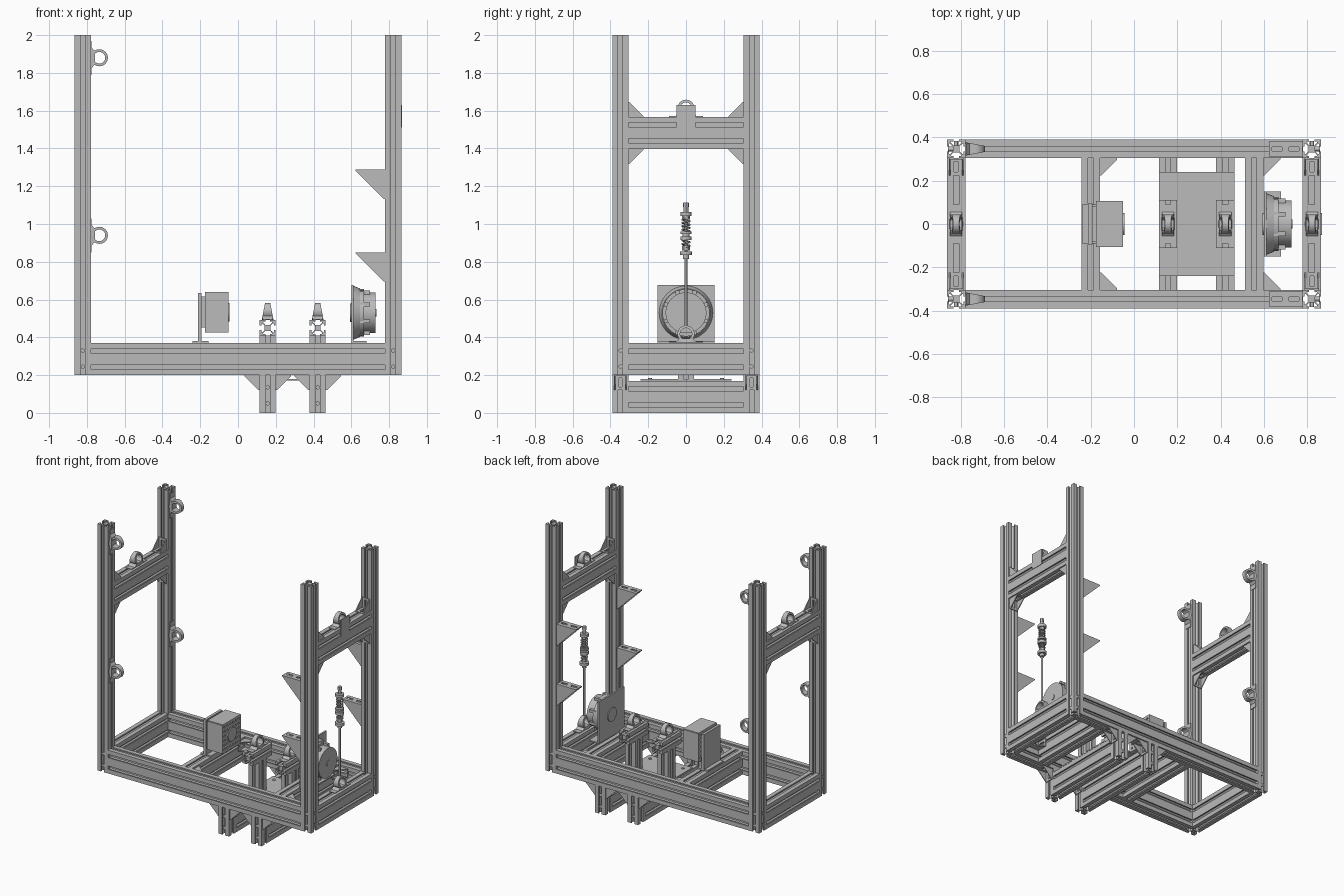
import bpy, bmesh
from math import cos, sin, pi
from mathutils import Matrix, Vector

cube = bpy.data.objects.get("Cube")
if cube:
    bpy.data.objects.remove(cube, do_unlink=True)

grey = bpy.data.materials.new("aluminium_grey")
grey.use_nodes = True
COLOR = (0.5, 0.5, 0.5, 1)
grey.diffuse_color = COLOR
grey.node_tree.nodes["Principled BSDF"].inputs["Base Color"].default_value = COLOR

X, Y, Z = Vector((1, 0, 0)), Vector((0, 1, 0)), Vector((0, 0, 1))
W = 0.085          # profile width
PX, PY = 0.822, 0.347   # post centres


def frame(origin, a, b, c):
    """Matrix with local axes a, b, c at origin."""
    m = Matrix((a, b, c)).transposed().to_4x4()
    m.translation = Vector(origin)
    return m


def finish(name, bm, m=Matrix(), smooth=False):
    bm.transform(m)
    bmesh.ops.recalc_face_normals(bm, faces=bm.faces)
    me = bpy.data.meshes.new(name)
    bm.to_mesh(me)
    bm.free()
    me.materials.append(grey)
    ob = bpy.data.objects.new(name, me)
    bpy.context.scene.collection.objects.link(ob)
    if smooth:
        bpy.ops.object.select_all(action='DESELECT')
        bpy.context.view_layer.objects.active = ob
        ob.select_set(True)
        bpy.ops.object.shade_smooth_by_angle()
    return ob


def add_box(bm, lo, hi):
    lo, hi = Vector(lo), Vector(hi)
    m = Matrix.Translation((lo + hi) / 2) @ Matrix.Diagonal((*(hi - lo), 1))
    bmesh.ops.create_cube(bm, size=1, matrix=m)


def add_prism(bm, pts, z0, z1):
    f = bm.faces.new([bm.verts.new((x, y, z0)) for x, y in pts])
    ext = bmesh.ops.extrude_face_region(bm, geom=[f], use_keep_orig=True)
    verts = [v for v in ext["geom"] if isinstance(v, bmesh.types.BMVert)]
    bmesh.ops.translate(bm, verts=verts, vec=(0, 0, z1 - z0))


def box(name, lo, hi):
    bm = bmesh.new()
    add_box(bm, lo, hi)
    return finish(name, bm)


def cyl(name, start, axis, r, length, r2=None, sides=32):
    bm = bmesh.new()
    q = axis.to_track_quat('Z', 'Y').to_matrix().to_4x4()
    m = Matrix.Translation(Vector(start) + axis * length / 2) @ q
    bmesh.ops.create_cone(bm, cap_ends=True, segments=sides, radius1=r,
                          radius2=r if r2 is None else r2, depth=length, matrix=m)
    return finish(name, bm, smooth=sides > 8)


# Slotted extrusion profile: each side is walked with its T-slots cut inwards
HALF_SLOT = [(-.012, 0), (-.012, .009), (-.024, .009), (-.024, .014), (-.012, .027)]
SLOT = HALF_SLOT + [(-a, d) for a, d in reversed(HALF_SLOT)]


def profile(units):
    hx, hy = W / 2, W * units / 2
    pts = []
    for d, half, off, n in ((Vector((1, 0)), hx, hy, 1), (Vector((0, 1)), hy, hx, units),
                            (Vector((-1, 0)), hx, hy, 1), (Vector((0, -1)), hy, hx, units)):
        inward = Vector((-d.y, d.x))
        pts.append(-d * half - inward * off)
        for i in range(n):
            mid = (i - (n - 1) / 2) * W
            pts += [d * (mid + a) + inward * (depth - off) for a, depth in SLOT]
    return pts


def beam(name, centre, axis, length, units=1):
    bm = bmesh.new()
    add_prism(bm, profile(units), -length / 2, length / 2)
    a, b = {'x': (Y, Z), 'y': (-X, Z), 'z': (X, Y)}[axis]
    return finish(name, bm, frame(centre, a, b, a.cross(b)))


def gusset(name, corner, a, b, size=.08, width=.066, slots=1):
    """Corner bracket: two slotted legs and two triangular cheeks."""
    bm = bmesh.new()
    t, h, s = .006, width / 2, .009
    step = size / slots
    for swap in (False, True):
        parts = [((0, -h), (size, -s)), ((0, s), (size, h))]
        edges = [0] + [step * (i + 1) for i in range(slots - 1)] + [size]
        for e in edges:
            parts.append(((max(0, e - step * .2), -s), (min(size, e + step * .2), s)))
        for (u0, w0), (u1, w1) in parts:
            lo, hi = ((0, u0, w0), (t, u1, w1)) if swap else ((u0, 0, w0), (u1, t, w1))
            add_box(bm, lo, hi)
    tri = [(0, 0), (size, 0), (size, t), (t, size), (0, size)]
    add_prism(bm, tri, -h, t - h)
    add_prism(bm, tri, h - t, h)
    return finish(name, bm, frame(corner, a, b, a.cross(b)))


def ring_bracket(name, base, up, along):
    """Foot plate carrying a ring that gets thinner towards its tip."""
    bm = bmesh.new()
    add_box(bm, (-.09, 0, -.024), (.09, .005, .024))
    add_prism(bm, [(-.055, .005), (.055, .005), (.034, .022), (-.034, .022)], -.028, .028)
    n, loops = 32, []
    for r, side in ((.045, 1), (.045, -1), (.031, -1), (.031, 1)):
        loop = []
        for i in range(n):
            x, y = r * cos(2 * pi * i / n), .046 + r * sin(2 * pi * i / n)
            loop.append(bm.verts.new((x, y, side * (.031 - .19 * y))))
        loops.append(loop)
    for k in range(4):
        p, q = loops[k], loops[(k + 1) % 4]
        for i in range(n):
            j = (i + 1) % n
            bm.faces.new((p[i], p[j], q[j], q[i]))
    return finish(name, bm, frame(base, along, up, along.cross(up)), smooth=True)


# Posts, base frame, upper cross beams with their corner brackets
for sx in (-1, 1):
    for sy in (-1, 1):
        beam("post", (sx * PX, sy * PY, 1.1), 'z', 1.8)
        for z in (.245, .33):
            cyl("post_bolt", (sx * PX, sy * .362, z), Y * sy, .011, .022, sides=12)
            cyl("post_bolt", (sx * (PX + .015), sy * PY, z), X * sx, .011, .022, sides=12)
        for z, up in ((1.565, Z), (1.398, -Z)):
            gusset("beam_gusset", (sx * PX, sy * .305, z), -Y * sy, up)
    beam("end_rail", (sx * PX, 0, .285), 'y', .61, 2)
    beam("upper_beam", (sx * PX, 0, 1.482), 'y', .61, 2)
    ring_bracket("beam_ring", (sx * PX, 0, 1.567), Z, Y)
box("beam_lug_plate", (.86, -.05, 1.51), (.868, .05, 1.63))

for sy in (-1, 1):
    beam("side_rail", (0, sy * PY, .285), 'x', 1.56, 2)
    for z in (.94, 1.88):
        ring_bracket("post_ring", (-.78, sy * PY, z), X, Z)
    for z in (.85, 1.288):
        gusset("shelf_gusset", (.778, sy * PY, z), -X, -Z, .155, .07, 2)

# Deck cross members
for x in (-.2, .555):
    beam("cross_member", (x, 0, .285), 'y', .61, 2)
    for sy in (-1, 1):
        gusset("cross_gusset", (x + W / 2, sy * .305, .325), X, -Y * sy)

# Lower hanging beams and the ring stands above them
for x in (.157, .422):
    beam("lower_beam", (x, 0, .085), 'y', .61, 2)
    for sy in (-1, 1):
        beam("lower_post", (x, sy * PY, .1), 'z', .2)
        for sx in (-1, 1):
            gusset("lower_gusset", (x + sx * W / 2, sy * PY, .2), X * sx, -Z)
        for z in (.05, .135):
            cyl("lower_bolt", (x, sy * .362, z), Y * sy, .011, .022, sides=12)
        cyl("plate_bolt", (x, sy * .19, .18), Z, .01, .006, sides=12)
    beam("stand_post", (x, 0, .295), 'z', .23)
    beam("stand_head", (x, 0, .45), 'y', .22)
    ring_bracket("stand_ring", (x, 0, .492), Z, Y)
box("lower_plate", (.115, -.24, .171), (.465, .24, .18))

# Finned motor on its angle plate
box("motor_foot", (-.24, -.09, .37), (-.155, .09, .38))
box("motor_plate", (-.212, -.095, .37), (-.192, .095, .635))
bm = bmesh.new()
add_box(bm, (-.192, -.082, .452), (-.058, .082, .615))
for i in range(7):
    k = i / 6 - .5
    y, z = k * .195, .533 + k * .195
    add_box(bm, (-.175, -.103, z - .009), (-.05, .103, z + .009))
    add_box(bm, (-.175, y - .009, .431), (-.05, y + .009, .635))
finish("motor_body", bm)
cyl("motor_hub", (-.06, 0, .533), X, .05, .016)

# Drum with mounting plate
DZ = .53
box("drum_plate", (.6, -.15, .375), (.612, .15, .677))
box("drum_foot", (.6, -.15, .37), (.68, .15, .38))
cyl("drum_plate_hub", (.594, 0, DZ), X, .05, .01)
cyl("drum_flange", (.612, 0, DZ), X, .142, .035, .128, 48)
cyl("drum_step", (.647, 0, DZ), X, .125, .02, sides=48)
cyl("drum_body", (.66, 0, DZ), X, .108, .067, sides=48)
cyl("drum_shaft", (.72, 0, DZ), X, .02, .012)
for i in range(8):
    a = pi * (i + .5) / 4
    box("drum_rib", (.64, .116 * cos(a) - .01, DZ + .116 * sin(a) - .01),
        (.7, .116 * cos(a) + .01, DZ + .116 * sin(a) + .01))

# Tension rod with collars, nuts and springs
ring_bracket("rod_anchor", (PX, 0, .372), Z, Y)
cyl("rod", (PX, 0, .45), Z, .007, .62, sides=16)
for z, r, h, sides in ((.815, .016, .02, 16), (.835, .032, .02, 24), (.86, .02, .025, 6),
                       (.915, .03, .02, 24), (.935, .018, .012, 16), (.947, .03, .012, 24),
                       (1.025, .02, .018, 6), (1.043, .03, .02, 24), (1.063, .012, .052, 12),
                       (1.09, .015, .022, 12)):
    cyl("rod_collar", (PX, 0, z), Z, r, h, sides=sides)
for z0, z1 in ((.88, .918), (.957, 1.028)):
    cu = bpy.data.curves.new("spring", 'CURVE')
    cu.dimensions, cu.bevel_depth, cu.bevel_resolution = '3D', .005, 1
    sp = cu.splines.new('POLY')
    turns = round((z1 - z0) / .016)
    n = turns * 14
    sp.points.add(n)
    for i, p in enumerate(sp.points):
        a = 2 * pi * turns * i / n
        p.co = (PX + .02 * cos(a), .02 * sin(a), z0 + (z1 - z0) * i / n, 1)
    cu.materials.append(grey)
    bpy.context.scene.collection.objects.link(bpy.data.objects.new("spring", cu))
